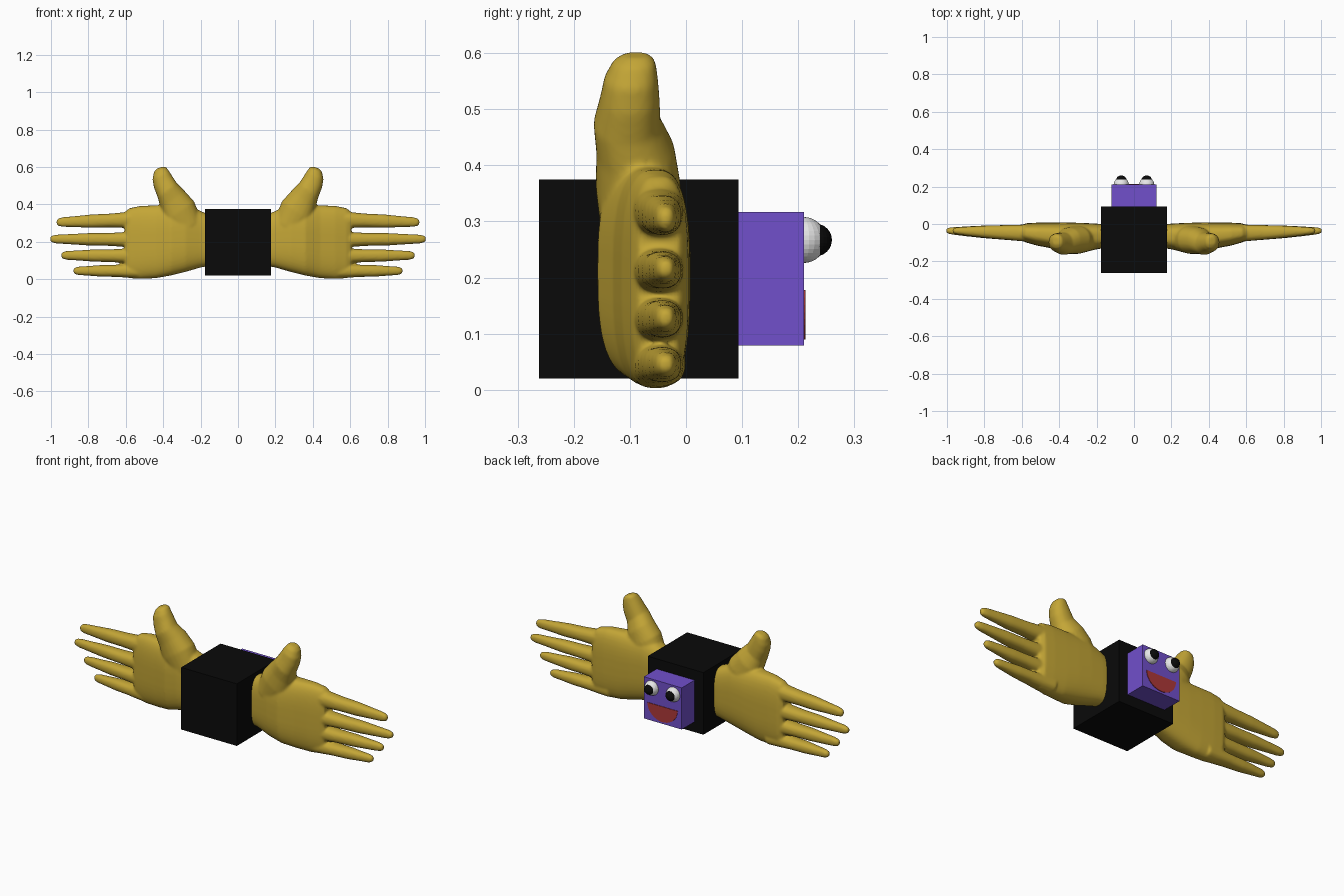
import bpy
import bmesh
from math import sin, cos, pi, radians, copysign
from mathutils import Vector, Matrix

if "Cube" in bpy.data.objects:
    bpy.data.objects.remove(bpy.data.objects["Cube"], do_unlink=True)


def material(name, r, g, b):
    m = bpy.data.materials.new(name)
    m.use_nodes = True
    m.diffuse_color = (r, g, b, 1)
    bsdf = m.node_tree.nodes["Principled BSDF"]
    bsdf.inputs["Base Color"].default_value = (r, g, b, 1)
    bsdf.inputs["Roughness"].default_value = 0.8
    return m


GOLD = material("gold", 0.55, 0.38, 0.037)
BLACK = material("black", 0.003, 0.003, 0.003)
PURPLE = material("purple", 0.165, 0.08, 0.6)
WHITE = material("white", 0.8, 0.8, 0.8)
RED = material("red", 0.42, 0.04, 0.04)


def add_object(name, bm, mat):
    bmesh.ops.recalc_face_normals(bm, faces=bm.faces)
    mesh = bpy.data.meshes.new(name)
    bm.to_mesh(mesh)
    bm.free()
    mesh.materials.append(mat)
    ob = bpy.data.objects.new(name, mesh)
    bpy.context.collection.objects.link(ob)
    return ob


def box(name, lo, hi, mat):
    lo, hi = Vector(lo), Vector(hi)
    bm = bmesh.new()
    bmesh.ops.create_cube(bm, size=1, matrix=Matrix.Translation((lo + hi) / 2)
                          @ Matrix.Diagonal((*(hi - lo), 1)))
    return add_object(name, bm, mat)


def ball(name, centre, radius, mat):
    bm = bmesh.new()
    bmesh.ops.create_uvsphere(bm, u_segments=24, v_segments=16, radius=radius,
                              matrix=Matrix.Translation(centre))
    return add_object(name, bm, mat)


def loft(bm, rings, power=1.0, sides=24):
    """Closed tube; ring = x, y, z, half width, half depth, lean of the path."""
    loops = []
    for x, y, z, wide, deep, lean in rings:
        a = radians(lean)
        across = Vector((-sin(a), 0, cos(a)))
        loop = []
        for i in range(sides):
            t = 2 * pi * i / sides
            u = copysign(abs(cos(t)) ** power, cos(t)) * wide
            v = copysign(abs(sin(t)) ** power, sin(t)) * deep
            loop.append(bm.verts.new(Vector((x, y, z)) + across * u + Vector((0, v, 0))))
        loops.append(loop)
    for p, q in zip(loops, loops[1:]):
        for i in range(sides):
            j = (i + 1) % sides
            bm.faces.new((p[i], p[j], q[j], q[i]))
    bm.faces.new(loops[0])
    bm.faces.new(loops[-1])


def build_hand():
    bm = bmesh.new()
    # palm: x, low z, high z, front y, back y
    palm = [(0.13, 0.075, 0.335, -0.125, -0.005), (0.2, 0.063, 0.365, -0.135, 0.002),
            (0.28, 0.04, 0.4, -0.155, 0.006), (0.36, 0.02, 0.4, -0.158, 0.008),
            (0.44, 0.006, 0.395, -0.13, 0.008), (0.52, 0.002, 0.392, -0.115, 0.007),
            (0.58, 0.006, 0.38, -0.098, 0.004), (0.605, 0.03, 0.36, -0.085, -0.01)]
    loft(bm, [(x, (f + b) / 2, (lo + hi) / 2, (hi - lo) / 2, (b - f) / 2, 0)
              for x, lo, hi, f, b in palm], 0.7, 48)
    # fingers: tip x, base z, tip z, thickness
    for tip, z0, z1, fat in ((0.97, 0.32, 0.305, 1.08), (1.005, 0.212, 0.215, 1.0),
                             (0.945, 0.125, 0.128, 1.0), (0.88, 0.045, 0.045, 0.95)):
        rings = []
        for t, y, wide, deep in ((0, -0.05, 0.042, 0.05), (0.18, -0.048, 0.04, 0.045),
                                 (0.4, -0.045, 0.034, 0.039), (0.6, -0.042, 0.033, 0.034),
                                 (0.8, -0.039, 0.027, 0.026), (0.93, -0.037, 0.024, 0.02),
                                 (0.985, -0.036, 0.018, 0.015), (1, -0.036, 0.009, 0.008)):
            rings.append((0.5 + (tip - 0.5) * t, y, z0 + (z1 - z0) * t,
                          wide * fat, deep, 0))
        loft(bm, rings, 0.85)
    # thumb
    loft(bm, [(0.27, -0.08, 0.27, 0.09, 0.07, 55), (0.315, -0.085, 0.36, 0.098, 0.076, 55),
              (0.35, -0.09, 0.425, 0.08, 0.07, 52), (0.378, -0.105, 0.475, 0.064, 0.06, 52),
              (0.4, -0.1, 0.52, 0.058, 0.053, 58), (0.412, -0.098, 0.555, 0.05, 0.048, 65),
              (0.416, -0.092, 0.585, 0.036, 0.038, 70), (0.418, -0.088, 0.597, 0.02, 0.022, 70)],
         0.9)
    hand = add_object("left_hand", bm, GOLD)
    # fuse the parts into one soft surface
    remesh = hand.modifiers.new("fuse", 'REMESH')
    remesh.mode = 'VOXEL'
    remesh.voxel_size = 0.0065
    remesh.use_smooth_shade = True
    smooth = hand.modifiers.new("soften", 'SMOOTH')
    smooth.factor = 0.5
    smooth.iterations = 6
    bpy.context.view_layer.update()
    fused = bpy.data.meshes.new_from_object(
        hand.evaluated_get(bpy.context.evaluated_depsgraph_get()))
    hand.modifiers.clear()
    hand.data = fused
    fused.materials.clear()
    fused.materials.append(GOLD)
    fused.shade_smooth()
    return hand


# hands, the second a mirror of the first
left = build_hand()
bm = bmesh.new()
bm.from_mesh(left.data)
bmesh.ops.scale(bm, vec=(-1, 1, 1), verts=bm.verts)
right = add_object("right_hand", bm, GOLD)
right.data.shade_smooth()

# body and head blocks
box("body", (-0.176, -0.262, 0.02), (0.176, 0.094, 0.375), BLACK)
box("head", (-0.12, 0.09, 0.079), (0.12, 0.21, 0.317), PURPLE)

# eyes
for side, x in (("left", 0.068), ("right", -0.068)):
    ball(side + "_eye", (x, 0.209, 0.267), 0.041, WHITE)
    ball(side + "_pupil", (x, 0.231, 0.267), 0.029, BLACK)

# open mouth: a thin half-round plate
bm = bmesh.new()
rim = [bm.verts.new((0.095 * cos(t), 0.208, 0.178 - 0.088 * sin(t)))
       for t in (pi * i / 20 for i in range(21))]
plate = bmesh.ops.extrude_face_region(bm, geom=[bm.faces.new(rim)])
bmesh.ops.translate(bm, vec=(0, 0.005, 0),
                    verts=[v for v in plate["geom"] if isinstance(v, bmesh.types.BMVert)])
add_object("mouth", bm, RED)
